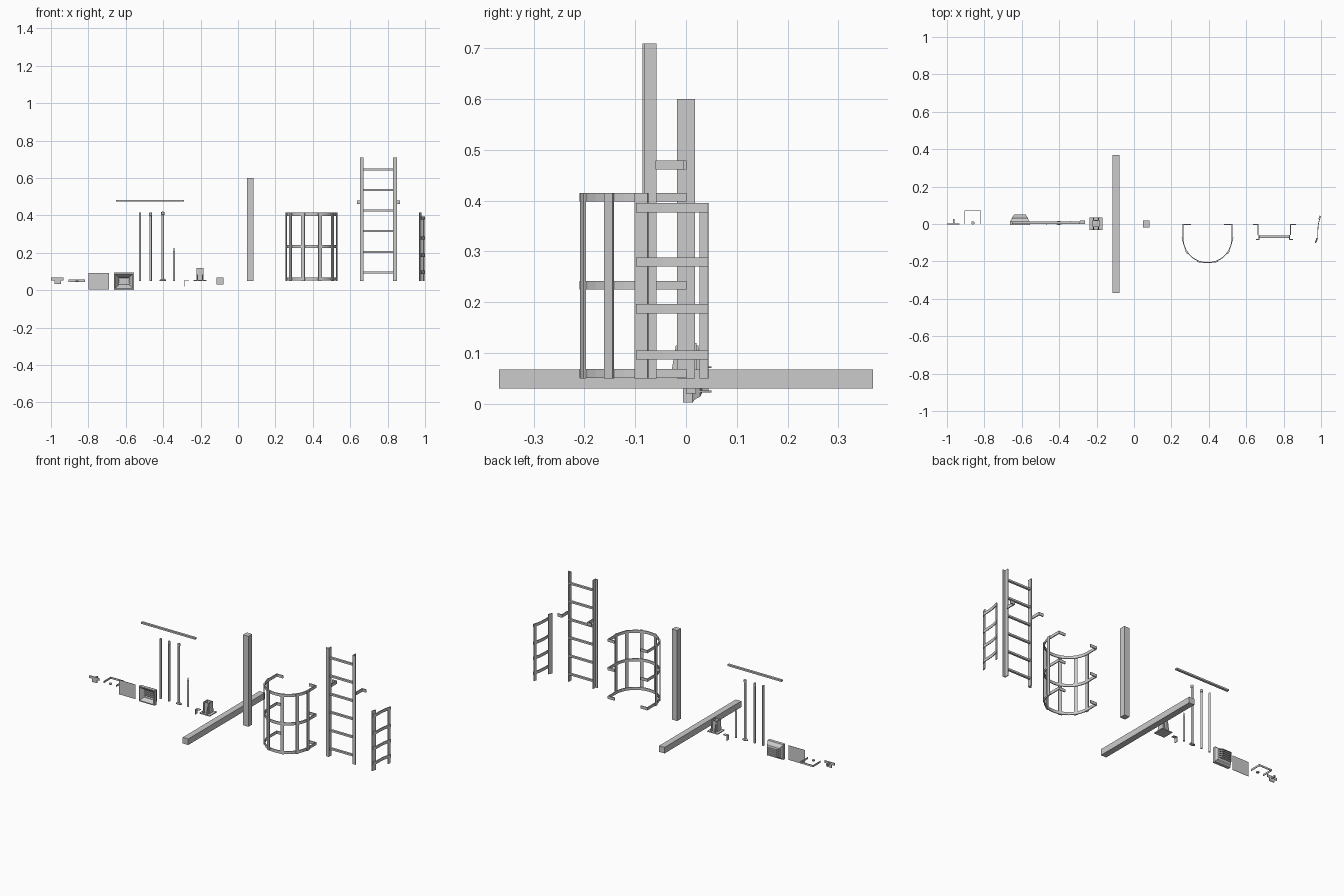
import bpy, bmesh
from math import sin, cos, radians
from mathutils import Vector


def finish(name, bm, smooth=False):
    bmesh.ops.recalc_face_normals(bm, faces=bm.faces)
    me = bpy.data.meshes.new(name)
    bm.to_mesh(me)
    bm.free()
    ob = bpy.data.objects.new(name, me)
    bpy.context.collection.objects.link(ob)
    if smooth:
        bpy.context.view_layer.objects.active = ob
        ob.select_set(True)
        bpy.ops.object.shade_smooth_by_angle()
        ob.select_set(False)
    return ob


def loft(name, rings, cap=True, smooth=False):
    bm = bmesh.new()
    rs = [[bm.verts.new(p) for p in r] for r in rings]
    n = len(rs[0])
    for a, b in zip(rs, rs[1:]):
        for i in range(n):
            bm.faces.new((a[i], a[(i + 1) % n], b[(i + 1) % n], b[i]))
    if cap:
        bm.faces.new(rs[0])
        bm.faces.new(rs[-1])
    return finish(name, bm, smooth)


def box(name, x0, x1, y0, y1, z0, z1):
    return loft(name, [[(x0, y0, z), (x1, y0, z), (x1, y1, z), (x0, y1, z)] for z in (z0, z1)])


def prism(name, pts, z0, z1):
    return loft(name, [[(x, y, z) for x, y in pts] for z in (z0, z1)])


def turned(name, x, y, profile, n=16, squash=1):
    """Upright round part from (radius, height) pairs."""
    return loft(name, [[(x + r * cos(radians(360 * i / n)), y + squash * r * sin(radians(360 * i / n)), z)
                        for i in range(n)] for r, z in profile], smooth=True)


def strap(name, path, t, z0, z1):
    """Flat bar following an open path in plan, standing on edge."""
    p = [Vector(q) for q in path]
    rings = []
    for i, q in enumerate(p):
        d0 = (q - p[max(i - 1, 0)]).normalized()
        d1 = (p[min(i + 1, len(p) - 1)] - q).normalized()
        d = (d0 + d1).normalized()
        w = t / 2 / max(0.5, abs(d.dot(d0 if i else d1)))
        n = Vector((-d.y, d.x)) * w
        a, b = q + n, q - n
        rings.append([(a.x, a.y, z0), (b.x, b.y, z0), (b.x, b.y, z1), (a.x, a.y, z1)])
    return loft(name, rings)


# Square beam and post
box("long_beam", -0.114, -0.077, -0.368, 0.368, 0.03, 0.067)
box("upright_post", 0.047, 0.083, -0.018, 0.018, 0.05, 0.60)

# Safety cage: three hoops with inward feet, six vertical straps outside them
CX, CY, R = 0.393, -0.076, 0.131
arc = [(CX - R * cos(radians(a)), CY - R * sin(radians(a))) for a in range(0, 181, 10)]
hoop = [(CX - 0.088, -0.002), (CX - R, -0.002)] + arc + [(CX + R, -0.002), (CX + 0.088, -0.002)]
for z in (0.051, 0.225, 0.398):
    strap("cage_hoop", hoop, 0.005, z, z + 0.017)
for a in (-87, -56, -20, 20, 56, 87):
    c, s = cos(radians(a)), sin(radians(a))
    mid = Vector((CX + (R + 0.004) * s, CY - (R + 0.004) * c))
    d = Vector((c, s)) * 0.010
    strap("cage_upright", [mid - d, mid + d], 0.005, 0.05, 0.415)

# Ladder: angle-section rails, rungs and wall brackets
LX = 0.75
for s in (-1, 1):
    prism("ladder_rail", [(LX + s * x, y) for x, y in
          ((0.079, -0.058), (0.084, -0.058), (0.084, -0.081), (0.099, -0.081),
           (0.099, -0.086), (0.079, -0.086))], 0.05, 0.71)
    strap("ladder_wall_bracket", [(LX + s * 0.0865, -0.06), (LX + s * 0.0865, -0.002),
                                  (LX + s * 0.115, -0.002)], 0.006, 0.461, 0.479)
for i in range(6):
    z = 0.095 + i * 0.1103
    box("ladder_rung", LX - 0.08, LX + 0.08, -0.075, -0.062, z - 0.0055, z + 0.0055)

# Side cage extension: bent straps on the outside of two uprights
bend = [(0.974, -0.098), (0.982, -0.077), (0.982, -0.045), (0.985, -0.005), (0.992, 0.025), (0.998, 0.044)]
for z in (0.087, 0.178, 0.27, 0.377):
    strap("extension_strap", bend, 0.004, z, z + 0.018)
strap("extension_front_upright", [(0.969, -0.101), (0.978, -0.075)], 0.005, 0.05, 0.415)
strap("extension_rear_upright", [(0.988, 0.027), (0.994, 0.044)], 0.004, 0.05, 0.393)

# Post shoe: plate, socket tube and gussets
PX, PY = -0.203, 0.002
box("shoe_plate", PX - 0.035, PX + 0.035, PY - 0.034, PY + 0.034, 0.05, 0.055)
for s in (-1, 1):
    box("shoe_side_wall", PX + s * 0.015, PX + s * 0.019, PY - 0.019, PY + 0.019, 0.055, 0.12)
    box("shoe_face_wall", PX - 0.015, PX + 0.015, PY + s * 0.015, PY + s * 0.019, 0.055, 0.12)
    for t in (-1, 1):
        loft("shoe_gusset", [[(PX + t * 0.013 + o, PY + s * y, z) for y, z in
             ((0.019, 0.055), (0.032, 0.055), (0.022, 0.115), (0.019, 0.115))] for o in (-0.002, 0.002)])

# Small angle clip
box("clip_top", -0.288, -0.262, 0.0, 0.02, 0.048, 0.051)
box("clip_leg", -0.288, -0.285, 0.0, 0.02, 0.02, 0.048)

# Horizontal rail
box("horizontal_rail", -0.652, -0.288, 0.0, 0.014, 0.473, 0.483)

# Round poles and spike
turned("plain_pole", -0.524, 0.006, [(0.006, 0.05), (0.006, 0.415)])
turned("capped_pole", -0.467, 0.006, [(0.006, 0.05), (0.006, 0.398), (0.008, 0.4), (0.008, 0.413), (0.004, 0.416)])
turned("round_pole", -0.402, 0.006, [(0.0065, 0.055), (0.0065, 0.402), (0.0085, 0.404), (0.0085, 0.417), (0.004, 0.42)])
turned("pole_foot", -0.402, 0.006, [(0.018, 0.05), (0.018, 0.055), (0.009, 0.059), (0.0065, 0.064)], squash=0.6)
turned("thin_spike", -0.342, 0.009, [(0.006, 0.05), (0.006, 0.205), (0.003, 0.212), (0.0015, 0.225)])

# Floodlight: one shell from reflector bowl to back cover
def frame(hx, hz, y):
    return [(-0.61 + a * hx, y, 0.048 + b * hz) for a, b in ((-1, -1), (1, -1), (1, 1), (-1, 1))]


loft("floodlight_housing", [frame(0.026, 0.018, 0.022), frame(0.044, 0.036, -0.002), frame(0.047, 0.04, -0.006),
                            frame(0.053, 0.046, -0.006), frame(0.053, 0.046, 0.013), frame(0.05, 0.04, 0.017),
                            frame(0.044, 0.034, 0.028), frame(0.034, 0.026, 0.032), frame(0.03, 0.022, 0.044)])
for z in (0.024, 0.036, 0.048, 0.06, 0.072):
    prism("floodlight_fin", [(-0.66, 0.014), (-0.56, 0.014), (-0.568, 0.034), (-0.579, 0.05),
                             (-0.641, 0.05), (-0.652, 0.034)], z - 0.0015, z + 0.0015)

# Floodlight glass
box("floodlight_glass", -0.80, -0.69, -0.001, 0.001, 0.005, 0.093)

# Floodlight yoke and its bolt
strap("floodlight_yoke", [(-0.904, 0.0), (-0.904, 0.07), (-0.819, 0.07), (-0.819, 0.0)], 0.003, 0.045, 0.056)
turned("yoke_bolt", -0.861, 0.006, [(0.009, 0.047), (0.009, 0.053)], 8)

# Mounting tee bracket
box("tee_plate", -1.0, -0.932, -0.002, 0.002, 0.052, 0.067)
box("tee_tab", -0.981, -0.947, -0.002, 0.002, 0.033, 0.052)
box("tee_stem", -0.969, -0.961, 0.002, 0.026, 0.052, 0.062)
